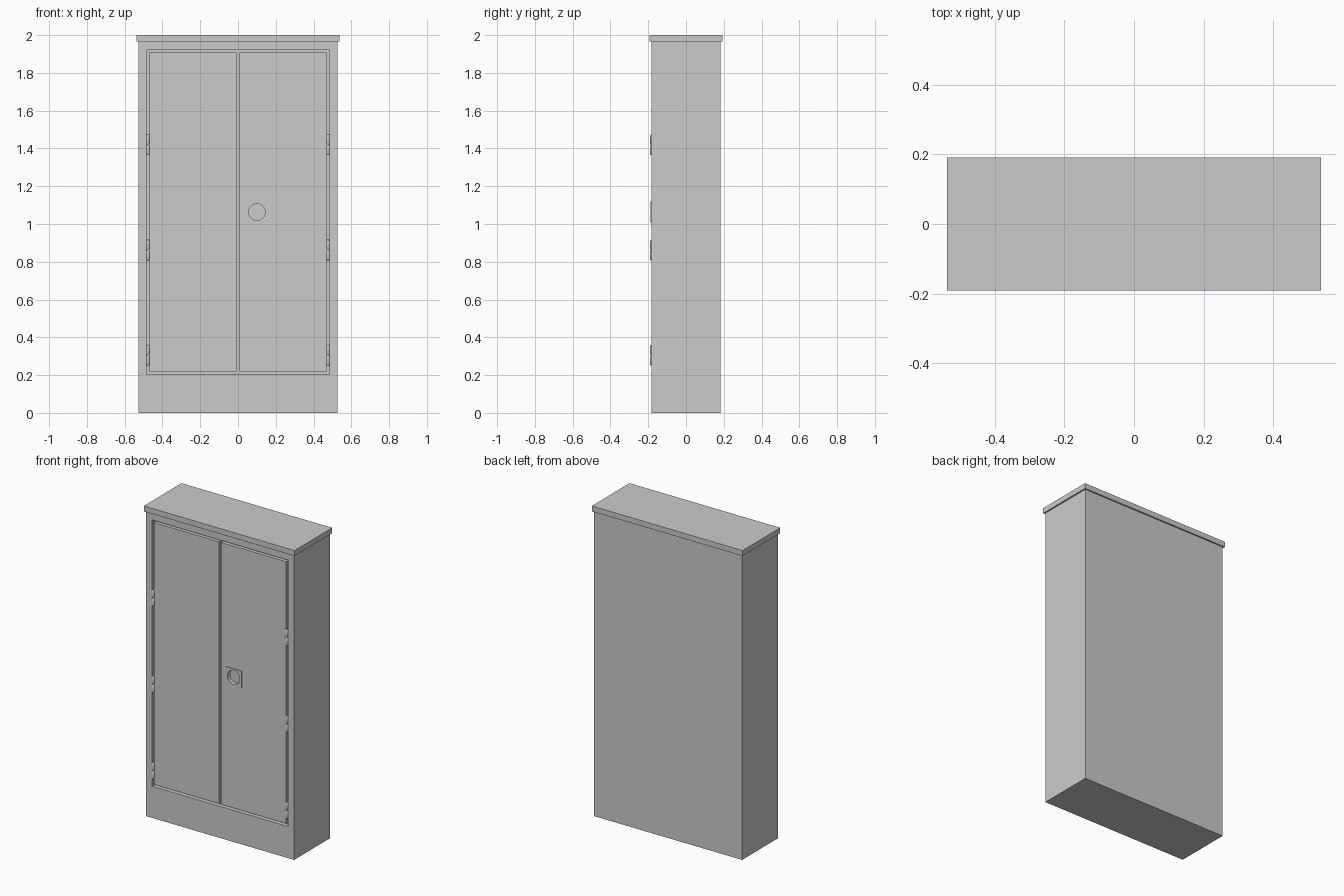
import bpy, bmesh, math
from mathutils import Matrix

if "Cube" in bpy.data.objects:
    bpy.data.objects.remove(bpy.data.objects["Cube"])


def finish(name, bm):
    bmesh.ops.recalc_face_normals(bm, faces=bm.faces)
    mesh = bpy.data.meshes.new(name)
    bm.to_mesh(mesh)
    bm.free()
    ob = bpy.data.objects.new(name, mesh)
    bpy.context.collection.objects.link(ob)
    return ob


def box(name, x0, x1, y0, y1, z0, z1):
    bm = bmesh.new()
    size = Matrix.Diagonal((x1 - x0, y1 - y0, z1 - z0, 1))
    centre = Matrix.Translation(((x0 + x1) / 2, (y0 + y1) / 2, (z0 + z1) / 2))
    bmesh.ops.create_cube(bm, size=1, matrix=centre @ size)
    return finish(name, bm)


def lathe(name, profile, x, y, z, steps=16):
    """Spin (radius, height) points around a vertical axis."""
    bm = bmesh.new()
    verts = [bm.verts.new((r, 0, h)) for r, h in profile]
    edges = [bm.edges.new(pair) for pair in zip(verts, verts[1:])]
    bmesh.ops.spin(bm, geom=verts + edges, axis=(0, 0, 1), cent=(0, 0, 0),
                   angle=math.tau, steps=steps)
    bmesh.ops.remove_doubles(bm, verts=bm.verts, dist=1e-5)
    bmesh.ops.translate(bm, verts=bm.verts, vec=(x, y, z))
    return finish(name, bm)


def cut(ob, cutter):
    mod = ob.modifiers.new("cut", 'BOOLEAN')
    mod.operation = 'DIFFERENCE'
    mod.solver = 'EXACT'
    mod.object = cutter
    bpy.context.view_layer.objects.active = ob
    bpy.ops.object.modifier_apply(modifier=mod.name)


def smooth(ob):
    bpy.ops.object.select_all(action='DESELECT')
    ob.select_set(True)
    bpy.context.view_layer.objects.active = ob
    bpy.ops.object.shade_smooth_by_angle(angle=math.radians(35))


FRONT, RECESS = -0.183, -0.155

# Carcass with a shallow recess for the doors
carcass = box("carcass", -0.528, 0.528, FRONT, 0.183, 0, 1.967)
opening = box("opening_cutter", -0.484, 0.484, -0.3, RECESS, 0.204, 1.92)
cut(carcass, opening)

# Overhanging top
box("top_slab", -0.5375, 0.5375, -0.192, 0.192, 1.965, 2.0)

# Doors, leaving a groove all round
box("left_door", -0.472, -0.008, FRONT, RECESS + 0.005, 0.219, 1.907)
right_door = box("right_door", 0.008, 0.472, FRONT, RECESS + 0.005, 0.219, 1.907)

# Handle plate with a round finger cup sunk through it into the door
plate = box("handle_plate", 0.045, 0.155, -0.188, FRONT + 0.003, 1.008, 1.118)
bm = bmesh.new()
bmesh.ops.create_cone(bm, cap_ends=True, segments=32, radius1=0.044, radius2=0.044, depth=0.1,
                      matrix=Matrix.Translation((0.1, -0.213, 1.063)) @ Matrix.Rotation(math.pi / 2, 4, 'X'))
cup = finish("cup_cutter", bm)
for part in (right_door, plate):
    cut(part, cup)
    smooth(part)

# Hinges: two rounded knuckles each, three per side
knuckle = [(0, -0.027), (0.006, -0.026), (0.009, -0.021), (0.009, 0.021), (0.006, 0.026), (0, 0.027)]
for side, sx in (("left", -1), ("right", 1)):
    for i, z in enumerate((0.305, 0.862, 1.419)):
        for part, dz in (("lower", -0.028), ("upper", 0.028)):
            smooth(lathe(f"{side}_hinge_{i + 1}_{part}", knuckle, sx * 0.477, -0.181, z + dz))
        smooth(lathe(f"{side}_hinge_{i + 1}_pin", [(0, -0.03), (0.006, -0.03), (0.006, 0.03), (0, 0.03)],
                     sx * 0.477, -0.181, z))

for helper in (opening, cup):
    bpy.data.objects.remove(helper, do_unlink=True)
